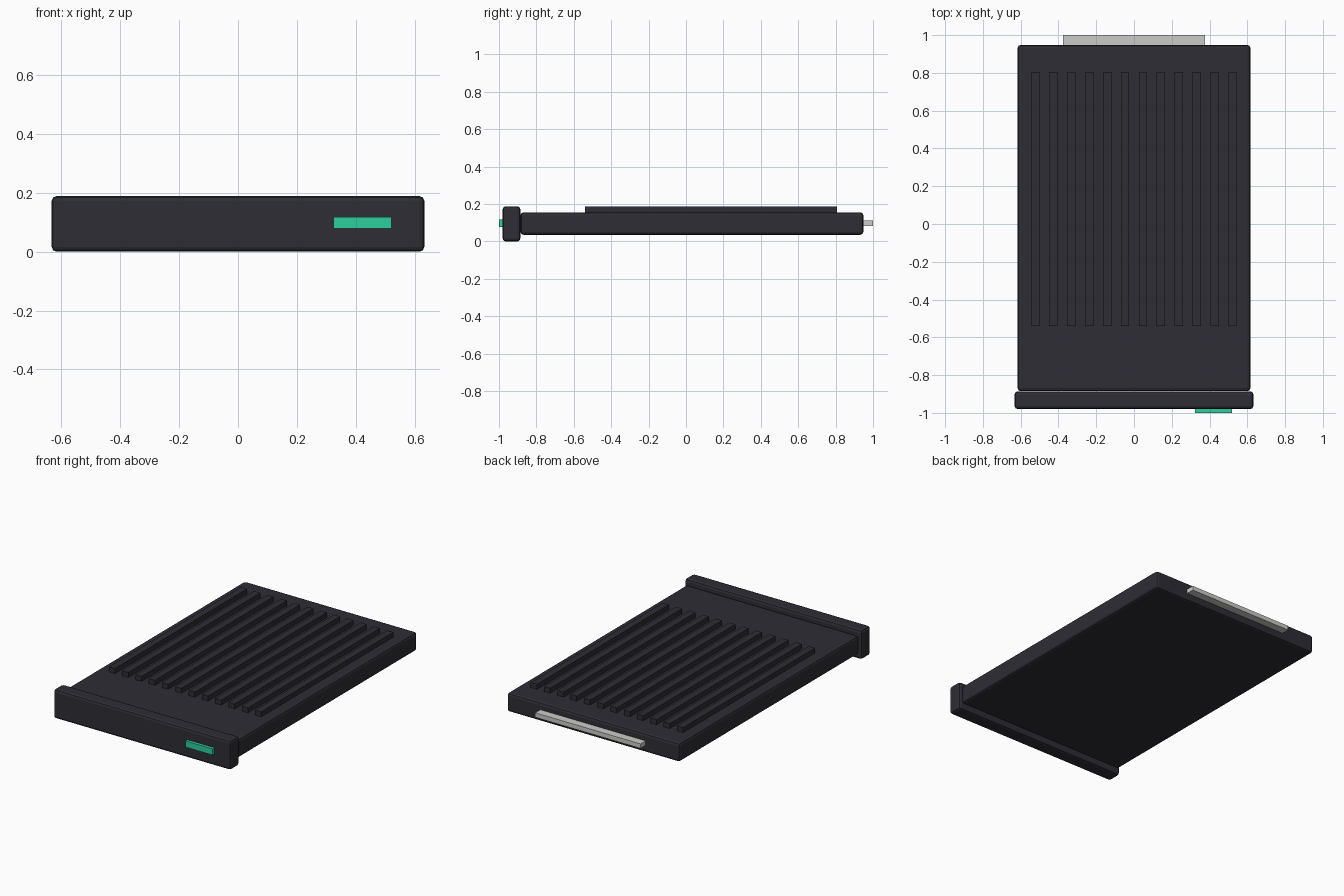
import bpy

cube = bpy.data.objects.get("Cube")
if cube:
    bpy.data.objects.remove(cube, do_unlink=True)


def material(name, colour):
    mat = bpy.data.materials.new(name)
    mat.use_nodes = True
    mat.diffuse_color = (*colour, 1)
    mat.node_tree.nodes["Principled BSDF"].inputs["Base Color"].default_value = (*colour, 1)
    return mat


def box(name, x, y, z, mat, bevel=0):
    """Box spanning the given (min, max) ranges, optionally with bevelled edges."""
    spans = (x, y, z)
    bpy.ops.mesh.primitive_cube_add(size=1, location=[(a + b) / 2 for a, b in spans])
    obj = bpy.context.object
    obj.name = name
    obj.scale = [b - a for a, b in spans]
    bpy.ops.object.transform_apply(location=False, rotation=False, scale=True)
    obj.data.materials.append(mat)
    if bevel:
        mod = obj.modifiers.new("Edge bevel", "BEVEL")
        mod.width = bevel
        mod.segments = 2
    return obj


charcoal = material("charcoal", (0.026, 0.026, 0.035))
green = material("green", (0.027, 0.62, 0.34))
silver = material("silver", (0.6, 0.6, 0.58))

# Main slab and the taller front plate
box("body", (-0.616, 0.616), (-0.885, 0.948), (0.036, 0.156), charcoal, 0.016)
box("front_plate", (-0.632, 0.632), (-0.98, -0.886), (0, 0.188), charcoal, 0.016)

# Cooling ribs along the top
RIBS, PITCH, WIDTH = 12, 0.0949, 0.044
for i in range(RIBS):
    centre = (i - (RIBS - 1) / 2) * PITCH
    box(f"rib_{i + 1}", (centre - WIDTH / 2, centre + WIDTH / 2),
        (-0.54, 0.806), (0.15, 0.188), charcoal)

# Indicator light on the front, connector strip on the back
box("indicator_light", (0.324, 0.52), (-1, -0.97), (0.078, 0.118), green)
box("connector", (-0.376, 0.376), (0.93, 1), (0.083, 0.112), silver)
